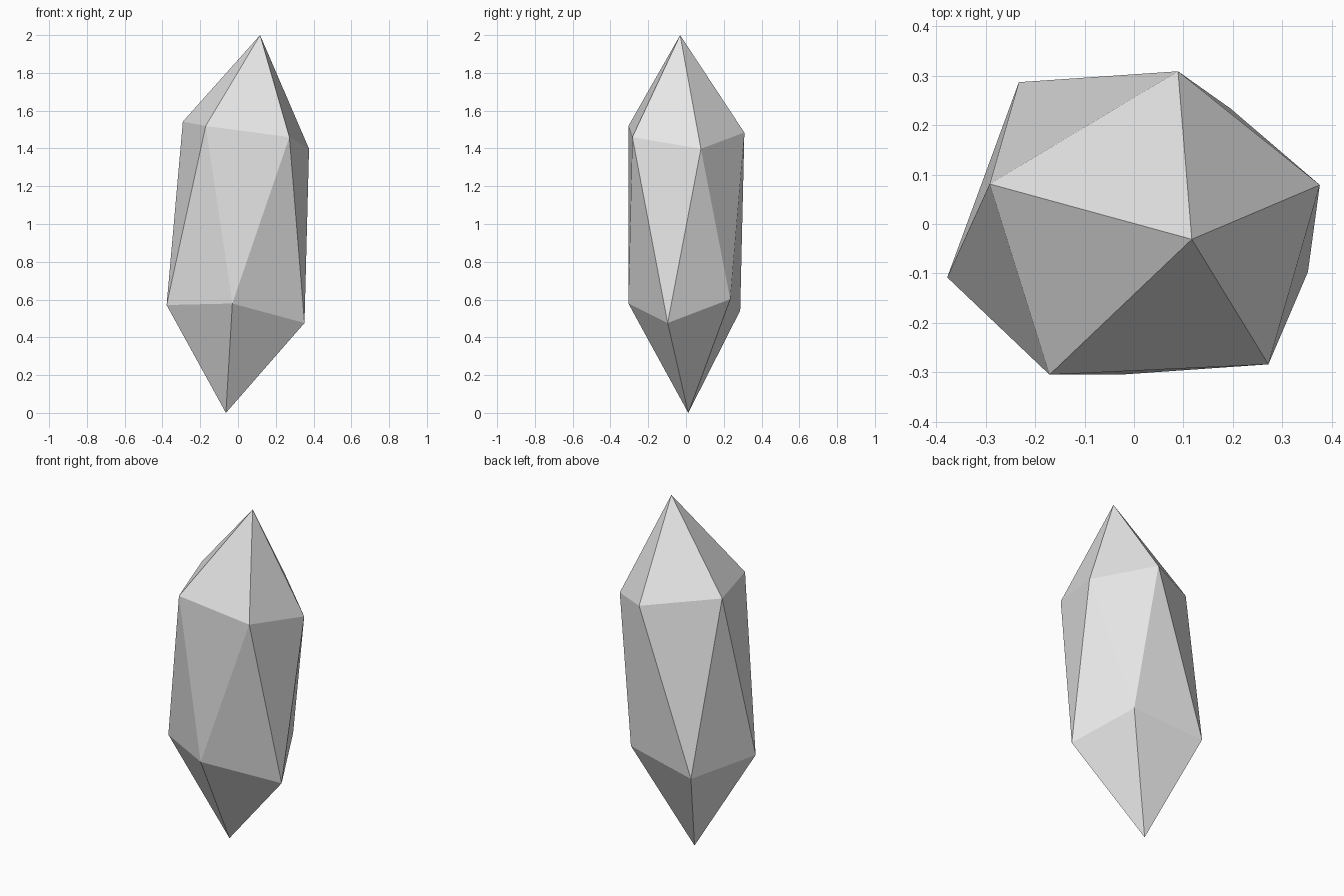
import bpy
import bmesh

# Remove the default cube
cube = bpy.data.objects.get("Cube")
if cube:
    bpy.data.objects.remove(cube, do_unlink=True)

# Stone material
stone = bpy.data.materials.new("pale_grey_stone")
stone.use_nodes = True
grey = (0.8, 0.8, 0.8, 1.0)
stone.diffuse_color = grey
stone.node_tree.nodes["Principled BSDF"].inputs["Base Color"].default_value = grey

# Crystal points: two tips and two slightly uneven rings of five corners
top_tip = (0.117, -0.031, 2.0)
bottom_tip = (-0.064, 0.012, 0.0)
upper_ring = [(-0.292, 0.081, 1.542), (-0.171, -0.305, 1.519),
              (0.272, -0.284, 1.46), (0.376, 0.079, 1.398),
              (0.089, 0.309, 1.484)]
lower_ring = [(-0.378, -0.108, 0.571), (-0.03, -0.305, 0.579),
              (0.352, -0.097, 0.476), (0.195, 0.234, 0.602),
              (-0.233, 0.287, 0.542)]

bm = bmesh.new()
top = bm.verts.new(top_tip)
bottom = bm.verts.new(bottom_tip)
upper = [bm.verts.new(p) for p in upper_ring]
lower = [bm.verts.new(p) for p in lower_ring]

# Pointed caps joined by a band of alternating triangles
count = len(upper)
for i in range(count):
    j = (i + 1) % count
    bm.faces.new((top, upper[i], upper[j]))
    bm.faces.new((upper[i], lower[i], upper[j]))
    bm.faces.new((upper[j], lower[i], lower[j]))
    bm.faces.new((bottom, lower[j], lower[i]))
bmesh.ops.recalc_face_normals(bm, faces=bm.faces)

mesh = bpy.data.meshes.new("crystal_shard")
bm.to_mesh(mesh)
bm.free()
mesh.materials.append(stone)
bpy.context.collection.objects.link(bpy.data.objects.new("crystal_shard", mesh))
